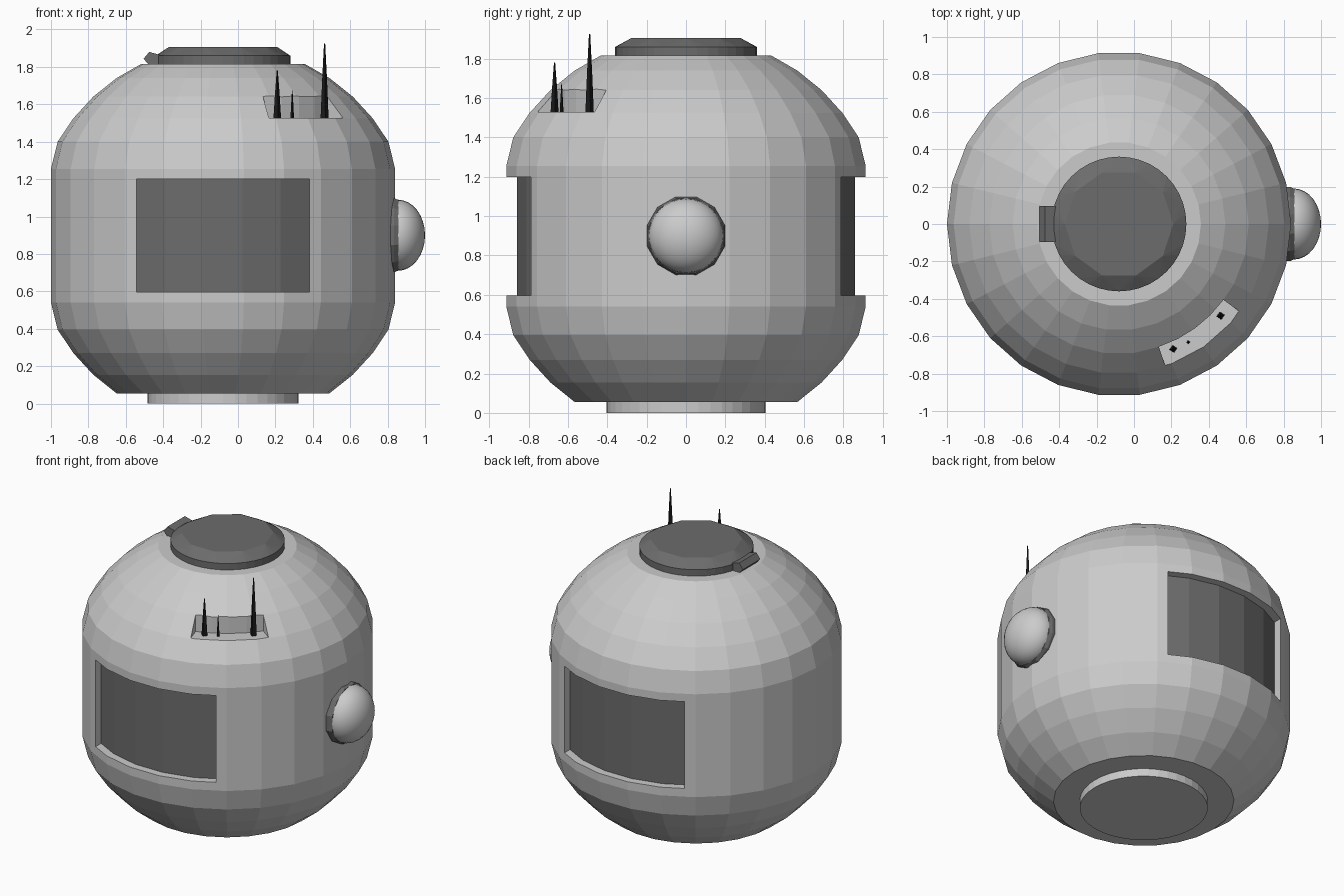
import bpy, bmesh
from math import sin, cos, pi, radians

if "Cube" in bpy.data.objects:
    bpy.data.objects.remove(bpy.data.objects["Cube"])

CX = -0.08            # axis of the turned body
SIDES = 26


def material(name, v):
    m = bpy.data.materials.new(name)
    m.diffuse_color = (v, v, v, 1)
    m.use_nodes = True
    m.node_tree.nodes["Principled BSDF"].inputs["Base Color"].default_value = m.diffuse_color
    return m


DARK = material("dark_grey", 0.15)
BLACK = material("black", 0.01)


def finish(bm, name, mat=None):
    bmesh.ops.recalc_face_normals(bm, faces=bm.faces[:])
    me = bpy.data.meshes.new(name)
    bm.to_mesh(me)
    bm.free()
    ob = bpy.data.objects.new(name, me)
    bpy.context.collection.objects.link(ob)
    if mat:
        me.materials.append(mat)
    return ob


def ring(bm, r, z, n, cx=CX, cy=0, turn=0):
    return [bm.verts.new((cx + r * cos(turn + 2 * pi * i / n),
                          cy + r * sin(turn + 2 * pi * i / n), z)) for i in range(n)]


def lathe(name, profile, n, mat=None, cx=CX, cy=0, turn=0):
    """Closed turned solid from (radius, height) pairs."""
    bm = bmesh.new()
    rows = [ring(bm, r, z, n, cx, cy, turn) for r, z in profile]
    for a, b in zip(rows, rows[1:]):
        for i in range(n):
            j = (i + 1) % n
            bm.faces.new((a[i], a[j], b[j], b[i]))
    bm.faces.new(rows[0])
    bm.faces.new(rows[-1])
    return finish(bm, name, mat)


def prism(name, pts, vec, mat=None):
    """Extrude a closed 3D outline along vec."""
    bm = bmesh.new()
    f = bm.faces.new([bm.verts.new(p) for p in pts])
    top = bmesh.ops.extrude_face_region(bm, geom=[f])["geom"]
    bmesh.ops.translate(bm, vec=vec, verts=[v for v in top if isinstance(v, bmesh.types.BMVert)])
    return finish(bm, name, mat)


def cut(ob, cutter):
    m = ob.modifiers.new("cut", "BOOLEAN")
    m.operation, m.solver, m.object = "DIFFERENCE", "EXACT", cutter
    bpy.context.view_layer.objects.active = ob
    bpy.ops.object.modifier_apply(modifier=m.name)
    bpy.data.objects.remove(cutter)


# Body: ball with a straight waist
R, ZC = 1.017, 0.8975
low = [(R * cos(radians(a)), ZC - R * sin(radians(a))) for a in (56, 47, 38.1, 29.6)]
high = [(R * cos(radians(a)), ZC + R * sin(radians(a))) for a in (29.6, 38.1, 47, 56, 64.5)]
body = lathe("body", low + [(0.92, 0.54), (0.92, 1.255)] + high, SIDES)

# Window recesses front and back
W = 0.4625
for s in (-1, 1):
    cut(body, prism("window_cutter", [(CX - W, s * 0.65, 0.597), (CX + W, s * 0.65, 0.597),
                                      (CX + W, s * 1.1, 0.597), (CX - W, s * 1.1, 0.597)],
                    (0, 0, 0.603)))

# Notch for the antennas
arc = [radians(-72 + 9 * i) for i in range(5)]
outline = [(CX + 0.69 * cos(a), 0.69 * sin(a), 1.528) for a in arc]
outline += [(CX + 1.1 * cos(a), 1.1 * sin(a), 1.528) for a in reversed(arc)]
cut(body, prism("notch_cutter", outline, (0, 0, 0.125)))

# Recessed window panels
lathe("window_core", [(0.866, 0.585), (0.866, 1.215)], SIDES, DARK)

# Foot
lathe("foot", [(0.403, 0), (0.403, 0.07)], 40)

# Hatch: round rim rising to a ten-sided lid
bm = bmesh.new()
ring(bm, 0.36, 1.81, 40)
ring(bm, 0.36, 1.86, 40)
ring(bm, 0.29, 1.906, 10)
bmesh.ops.convex_hull(bm, input=bm.verts[:])
bmesh.ops.dissolve_limit(bm, angle_limit=0.01, verts=bm.verts[:], edges=bm.edges[:])
finish(bm, "hatch", DARK)

# Hatch hinge
prism("hatch_hinge", [(x, -0.095, z) for x, z in
                      [(-0.505, 1.843), (-0.475, 1.88), (-0.42, 1.865), (-0.42, 1.81), (-0.475, 1.81)]],
      (0, 0.19, 0), DARK)

# Side lamp: collar and smooth lens
collar = lathe("lamp_collar", [(0.205, 0.74), (0.205, 0.835), (0.195, 0.858)], 12, DARK, 0, 0, pi / 12)
collar.rotation_euler = (0, pi / 2, 0)
collar.location = (0, 0, 0.9)
bpy.ops.mesh.primitive_uv_sphere_add(segments=32, ring_count=16, radius=1, location=(0.855, 0, 0.9),
                                     rotation=(0, pi / 2, 0))
lens = bpy.context.object
lens.name = "lamp_lens"
lens.scale = (0.19, 0.19, 0.145)
bpy.ops.object.shade_smooth()

# Antennas
for i, (x, y, r, top) in enumerate([(0.21, -0.668, 0.021, 1.78), (0.29, -0.632, 0.01, 1.675),
                                    (0.463, -0.49, 0.022, 1.925)]):
    lathe(f"antenna_{i + 1}", [(r, 1.52), (r * 0.62, (1.52 + top) / 2), (r * 0.15, top)],
          4, BLACK, x, y, radians(10))
